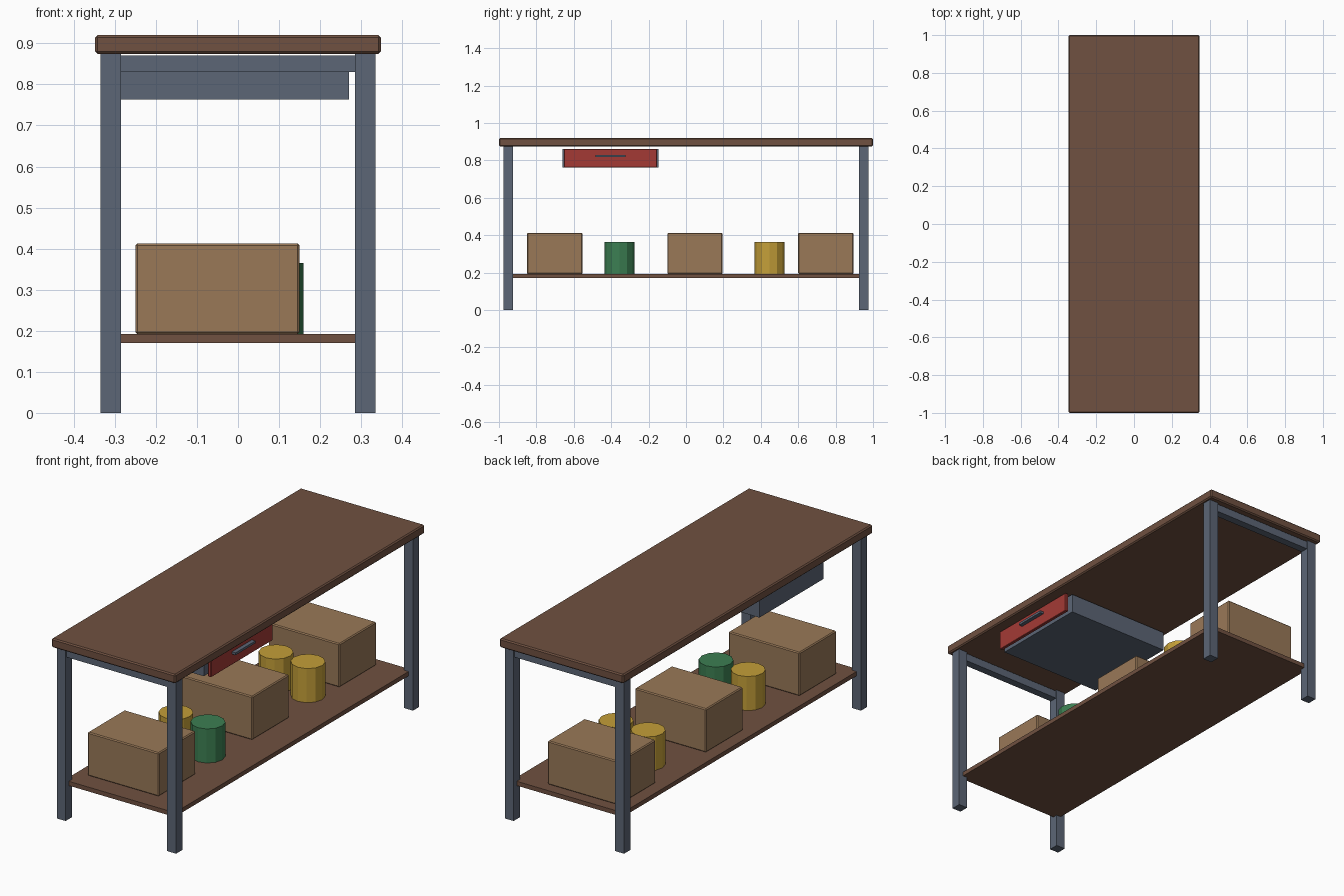
import bpy
import bmesh

default = bpy.data.objects.get("Cube")
if default:
    bpy.data.objects.remove(default, do_unlink=True)


def material(name, rgb):
    mat = bpy.data.materials.new(name)
    mat.use_nodes = True
    colour = (*rgb, 1.0)
    mat.diffuse_color = colour
    mat.node_tree.nodes["Principled BSDF"].inputs["Base Color"].default_value = colour
    return mat


WOOD = material("brown_wood", (0.16, 0.082, 0.052))
STEEL = material("blue_grey_steel", (0.107, 0.133, 0.181))
RED = material("red_paint", (0.37, 0.042, 0.036))
CARD = material("cardboard", (0.32, 0.19, 0.097))
GREEN = material("green_tin", (0.045, 0.21, 0.084))
YELLOW = material("yellow_tin", (0.55, 0.345, 0.04))


def finish(bm, name, mat):
    mesh = bpy.data.meshes.new(name)
    bm.to_mesh(mesh)
    bm.free()
    mesh.materials.append(mat)
    obj = bpy.data.objects.new(name, mesh)
    bpy.context.collection.objects.link(obj)
    return obj


def box(name, mat, x, y, z, bevel=0):
    """Box from its (min, max) range on each axis."""
    bm = bmesh.new()
    bmesh.ops.create_cube(bm, size=1)
    for v in bm.verts:
        v.co = [r[0] if c < 0 else r[1] for c, r in zip(v.co, (x, y, z))]
    obj = finish(bm, name, mat)
    if bevel:
        mod = obj.modifiers.new("edge_bevel", "BEVEL")
        mod.width = bevel
        mod.segments = 1
    return obj


def can(name, mat, x, y):
    bm = bmesh.new()
    bmesh.ops.create_cone(bm, cap_ends=True, segments=12,
                          radius1=0.08, radius2=0.08, depth=0.173)
    bmesh.ops.translate(bm, verts=bm.verts, vec=(x, y, SHELF_TOP + 0.0865))
    return finish(bm, name, mat)


SHELF_TOP = 0.192

# Worktop and lower shelf
box("worktop", WOOD, (-0.348, 0.348), (-1, 1), (0.874, 0.92), 0.006)
box("lower_shelf", WOOD, (-0.31, 0.31), (-0.95, 0.95), (0.17, SHELF_TOP))

# Legs and end rails
for end, sy in (("front", -1), ("back", 1)):
    cy = sy * 0.95
    for side, sx in (("right", -1), ("left", 1)):
        cx = sx * 0.31
        box(f"{end}_{side}_leg", STEEL, (cx - 0.025, cx + 0.025),
            (cy - 0.025, cy + 0.025), (0, 0.874))
    box(f"{end}_rail", STEEL, (-0.29, 0.29), (cy - 0.02, cy + 0.02), (0.83, 0.87))

# Drawer
box("drawer_body", STEEL, (-0.31, 0.27), (-0.66, -0.146), (0.763, 0.861))
box("drawer_front", RED, (0.288, 0.305), (-0.652, -0.156), (0.763, 0.861), 0.002)
box("drawer_handle", STEEL, (0.303, 0.325), (-0.484, -0.324), (0.817, 0.829))

# Cardboard boxes
for i, y in enumerate((-0.702, 0.048, 0.748)):
    box(f"storage_box_{i + 1}", CARD, (-0.25, 0.15), (y - 0.148, y + 0.148),
        (SHELF_TOP, 0.413), 0.005)

# Paint cans in two pairs
for label, y, outer in (("front", -0.355, GREEN), ("back", 0.447, YELLOW)):
    can(f"{label}_outer_can", outer, 0.08, y)
    can(f"{label}_inner_can", YELLOW, -0.1, y)
